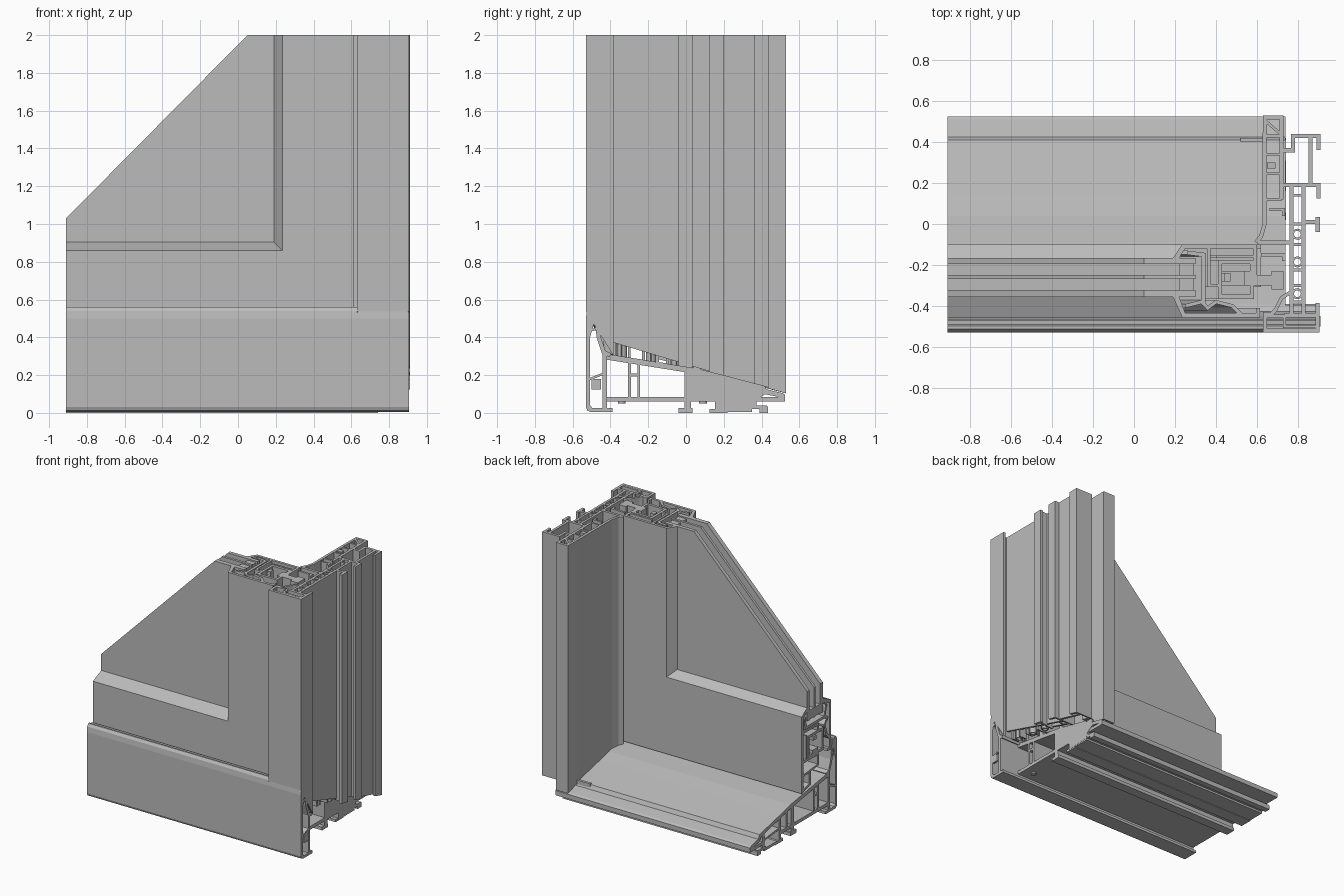
import bpy, bmesh, math
from mathutils import Vector

cube = bpy.data.objects.get("Cube")
if cube:
    bpy.data.objects.remove(cube, do_unlink=True)

GREY = (0.5, 0.5, 0.5, 1.0)
mat = bpy.data.materials.new("window grey")
mat.use_nodes = True
mat.diffuse_color = GREY
bsdf = mat.node_tree.nodes["Principled BSDF"]
bsdf.inputs["Base Color"].default_value = GREY
bsdf.inputs["Roughness"].default_value = 0.6

LEFT, RIGHT, TOP = -0.91, 0.905, 2.0
MITRE = 1.095          # x + z is constant along the sash corner mitre


def strip(pts, t=0.02):
    """Outline of a wall of thickness t that follows an open path."""
    p = [Vector(q) for q in pts]
    a, b = [], []
    for i, q in enumerate(p):
        d0 = (q - p[i - 1]).normalized() if i else (p[1] - q).normalized()
        d1 = (p[i + 1] - q).normalized() if i < len(p) - 1 else d0
        n0, n1 = Vector((-d0.y, d0.x)), Vector((-d1.y, d1.x))
        m = (n0 + n1).normalized()
        m *= (t / 2) / max(m.dot(n0), 0.4)
        a.append(tuple(q + m))
        b.append(tuple(q - m))
    return a + b[::-1]


def rect(a0, b0, a1, b1):
    return [(a0, b0), (a1, b0), (a1, b1), (a0, b1)]


def ring(a, b, r, n=12):
    """Screw channel: tube outline as a nearly closed strip."""
    return strip([(a + r * math.cos(6.2 * i / n), b + r * math.sin(6.2 * i / n))
                  for i in range(n + 1)], 0.01)


def extrude(name, outlines, place, start, end):
    """Sweep flat outlines; start and end may depend on the profile point."""
    f0 = start if callable(start) else lambda a, b: start
    f1 = end if callable(end) else lambda a, b: end
    bm = bmesh.new()
    for o in outlines:
        v0 = [bm.verts.new(place(a, b, f0(a, b))) for a, b in o]
        v1 = [bm.verts.new(place(a, b, f1(a, b))) for a, b in o]
        bm.faces.new(v0)
        bm.faces.new(v1[::-1])
        for i in range(len(o)):
            j = (i + 1) % len(o)
            bm.faces.new((v0[i], v0[j], v1[j], v1[i]))
    bmesh.ops.recalc_face_normals(bm, faces=bm.faces)
    me = bpy.data.meshes.new(name)
    bm.to_mesh(me)
    bm.free()
    me.materials.append(mat)
    ob = bpy.data.objects.new(name, me)
    bpy.context.collection.objects.link(ob)
    return ob


def along_x(y, z, t): return (t, y, z)
def along_y(x, z, t): return (x, t, z)
def along_z(x, y, t): return (x, y, t)
def as_rail(x, y, t): return (t, y, MITRE - x)


# Front fascia with its rounded foot and leaning upstand
fascia = [
    [(-0.505, 0.005), (-0.39, 0.005), (-0.39, 0.025), (-0.495, 0.025), (-0.508, 0.04),
     (-0.508, 0.40), (-0.488, 0.47), (-0.488, 0.54), (-0.498, 0.56), (-0.512, 0.56),
     (-0.525, 0.54), (-0.53, 0.50), (-0.53, 0.03), (-0.522, 0.012)],
    strip([(-0.48, 0.55), (-0.462, 0.40), (-0.435, 0.32), (-0.40, 0.305)], 0.022),
    strip([(-0.43, 0.32), (-0.43, 0.015)], 0.022),
    strip([(-0.52, 0.175), (-0.43, 0.21)], 0.012),
    strip([(-0.52, 0.43), (-0.465, 0.45)], 0.012),
]
extrude("front_fascia", fascia, along_x, LEFT, RIGHT)

# Sloping sill, its chambers and the feet underneath
sill = [
    [(-0.44, 0.315), (0.04, 0.24), (0.15, 0.212), (0.41, 0.155), (0.425, 0.125),
     (0.51, 0.105), (0.525, 0.095), (0.525, 0.06), (0.37, 0.06), (0.37, 0.085), (0.49, 0.085),
     (0.41, 0.10), (0.39, 0.13), (0.15, 0.185), (0.03, 0.21), (-0.44, 0.285)],
    rect(-0.43, 0.06, 0.05, 0.085),
    rect(0.03, 0.06, 0.16, 0.085),
    strip([(-0.30, 0.28), (-0.30, 0.07)], 0.015),
    strip([(-0.25, 0.27), (-0.25, 0.07)], 0.015),
    strip([(-0.30, 0.20), (-0.25, 0.20)], 0.015),
    strip([(0.01, 0.23), (0.01, 0.01)], 0.035),
    rect(-0.04, 0.0, 0.035, 0.025),
    strip([(0.165, 0.20), (0.165, 0.01)], 0.024),
    rect(0.125, 0.0, 0.22, 0.02),
    strip([(0.20, 0.015), (0.35, 0.015)], 0.02),
    strip([(0.36, 0.15), (0.36, 0.03)], 0.024),
    rect(0.34, 0.02, 0.43, 0.04),
    rect(0.39, 0.0, 0.435, 0.035),
    strip([(0.17, 0.11), (0.36, 0.09)], 0.014),
    strip([(0.08, 0.22), (0.08, 0.07)], 0.015),
]
extrude("sill", sill, along_x, LEFT, 0.74)

# Solid end filler below the side jamb
filler = [
    [(0.155, 0.20), (0.41, 0.15), (0.42, 0.10), (0.36, 0.06), (0.35, 0.02), (0.155, 0.01)],
    [(0.02, 0.235), (0.16, 0.21), (0.16, 0.062), (0.02, 0.062)],
]
extrude("sill_end_filler", filler, along_x, 0.60, 0.742)

# Lip that ties the sill to the jamb at the back
extrude("sill_corner_lip", [rect(0.52, 0.40, 0.64, 0.42)], along_z, 0.12, 0.165)


def sill_top(x, y):
    """Height of the sloping sill, where the jamb is cut off."""
    line = [(-0.54, 0.54), (-0.50, 0.53), (-0.42, 0.31), (0.04, 0.235),
            (0.15, 0.21), (0.42, 0.14), (0.54, 0.10)]
    for (y0, z0), (y1, z1) in zip(line, line[1:]):
        if y <= y1:
            return z0 + (z1 - z0) * (y - y0) / (y1 - y0)
    return line[-1][1]


# Side jamb: front box, insulated core, inner wall and outer fins
jamb_front = [
    strip([(0.665, -0.44), (0.64, -0.44), (0.64, -0.52), (0.895, -0.52), (0.895, -0.385)]),
    strip([(0.64, -0.45), (0.735, -0.45), (0.735, -0.50), (0.895, -0.50)], 0.015),
    strip([(0.735, -0.445), (0.895, -0.445)]),
    strip([(0.66, -0.45), (0.69, -0.42), (0.72, -0.36), (0.77, -0.33)], 0.018),
]
jamb_core = [
    strip([(0.768, -0.45), (0.768, 0.20)], 0.018),
    strip([(0.827, -0.45), (0.827, 0.20)], 0.018),
]
jamb_core += [strip([(0.768, y), (0.827, y)], 0.014) for y in (-0.38, -0.30, -0.225, -0.10, 0.0, 0.14)]
jamb_core += [ring(0.797, y, 0.022) for y in (-0.05, -0.185, -0.34)]
jamb_inner = [
    strip([(0.595, -0.09), (0.62, -0.06), (0.637, 0.0), (0.637, 0.40), (0.64, 0.52),
           (0.72, 0.52), (0.72, 0.12)]),
    strip([(0.605, -0.09), (0.768, -0.09)]),
    strip([(0.62, -0.15), (0.73, -0.15), (0.73, -0.18)], 0.016),
    strip([(0.645, 0.50), (0.715, 0.44)], 0.014),
    strip([(0.66, 0.07), (0.73, 0.07), (0.73, 0.04)], 0.014),
    rect(0.65, 0.27, 0.69, 0.30),
]
jamb_inner += [strip([(0.637, y), (0.72, y)], 0.014) for y in (0.43, 0.34, 0.245, 0.12)]
jamb_outer = [
    strip([(0.72, 0.36), (0.775, 0.36), (0.775, 0.43), (0.90, 0.43), (0.90, 0.36)]),
    strip([(0.862, 0.43), (0.862, 0.19)]),
    strip([(0.72, 0.19), (0.90, 0.19), (0.90, 0.125)]),
    strip([(0.83, 0.01), (0.90, 0.01)]),
    rect(0.885, -0.04, 0.908, 0.035),
]
for part, shapes in (("jamb_front_box", jamb_front), ("jamb_core", jamb_core),
                     ("jamb_inner_wall", jamb_inner), ("jamb_outer_fins", jamb_outer)):
    extrude(part, shapes, along_z, sill_top, TOP)

# Sash section, used for both the stile and the mitred bottom rail
sash = [
    [(0.19, -0.166), (0.235, -0.10), (0.60, -0.10), (0.60, -0.165), (0.58, -0.165),
     (0.58, -0.12), (0.25, -0.12), (0.22, -0.166)],
    [(0.19, -0.356), (0.235, -0.455), (0.615, -0.455), (0.615, -0.41), (0.595, -0.41),
     (0.595, -0.435), (0.25, -0.435), (0.22, -0.356)],
    strip([(0.25, -0.40), (0.33, -0.38), (0.36, -0.41), (0.40, -0.38), (0.48, -0.40), (0.52, -0.44)], 0.018),
    strip([(0.34, -0.39), (0.34, -0.15), (0.26, -0.14)]),
    strip([(0.365, -0.12), (0.365, -0.30), (0.42, -0.30)], 0.016),
    strip([(0.42, -0.36), (0.42, -0.185), (0.575, -0.185), (0.575, -0.355), (0.41, -0.355)]),
    strip([(0.59, -0.165), (0.59, -0.23), (0.57, -0.23)], 0.016),
    strip([(0.40, -0.16), (0.58, -0.16)], 0.014),
    rect(0.44, -0.28, 0.47, -0.24),
    rect(0.54, -0.30, 0.60, -0.23),
]


def mitre_z(x, y): return MITRE - x
def mitre_x(x, y): return x


extrude("sash_stile", sash, along_z, mitre_z, TOP)
extrude("sash_bottom_rail", sash, as_rail, LEFT, mitre_x)

# Lower skirt of the bottom rail, reaching down to the sill
skirt = [strip([(-0.11, 0.52), (-0.11, 0.285), (-0.20, 0.31), (-0.20, 0.40)]),
         strip([(-0.11, 0.40), (-0.30, 0.42), (-0.30, 0.50)], 0.016)]
extrude("bottom_rail_skirt", skirt, along_x, LEFT, 0.62)

# Lock strip and seal between stile and jamb
extrude("lock_strip", [rect(0.60, -0.30, 0.69, -0.25), rect(0.67, -0.32, 0.73, -0.23)],
        along_z, 0.36, TOP)

# Three panes, cut off diagonally
pane = [(LEFT, 0.80), (0.30, 0.80), (0.30, TOP), (0.05, TOP), (LEFT, 1.03)]
for label, y0, y1 in (("back", -0.195, -0.166), ("middle", -0.268, -0.249), ("front", -0.356, -0.322)):
    extrude(label + "_pane", [pane], along_y, y0, y1)

# Spacer bars between the panes
spacer = [rect(0.22, -0.249, 0.29, -0.195), rect(0.22, -0.322, 0.29, -0.268)]
extrude("spacer_side", spacer, along_z, mitre_z, TOP - 0.01)
extrude("spacer_bottom", spacer, as_rail, LEFT, mitre_x)

# Screw heads under the sill and a small drain cap at the outer edge
for y in (-0.34, 0.09):
    head = [(0.66 + 0.02 * math.cos(k * math.pi / 6), y + 0.02 * math.sin(k * math.pi / 6)) for k in range(12)]
    extrude("sill_screw", [head], along_z, 0.05, 0.065)
extrude("drain_cap", [rect(-0.50, 0.125, -0.45, 0.18)], along_x, 0.895, 0.911)
